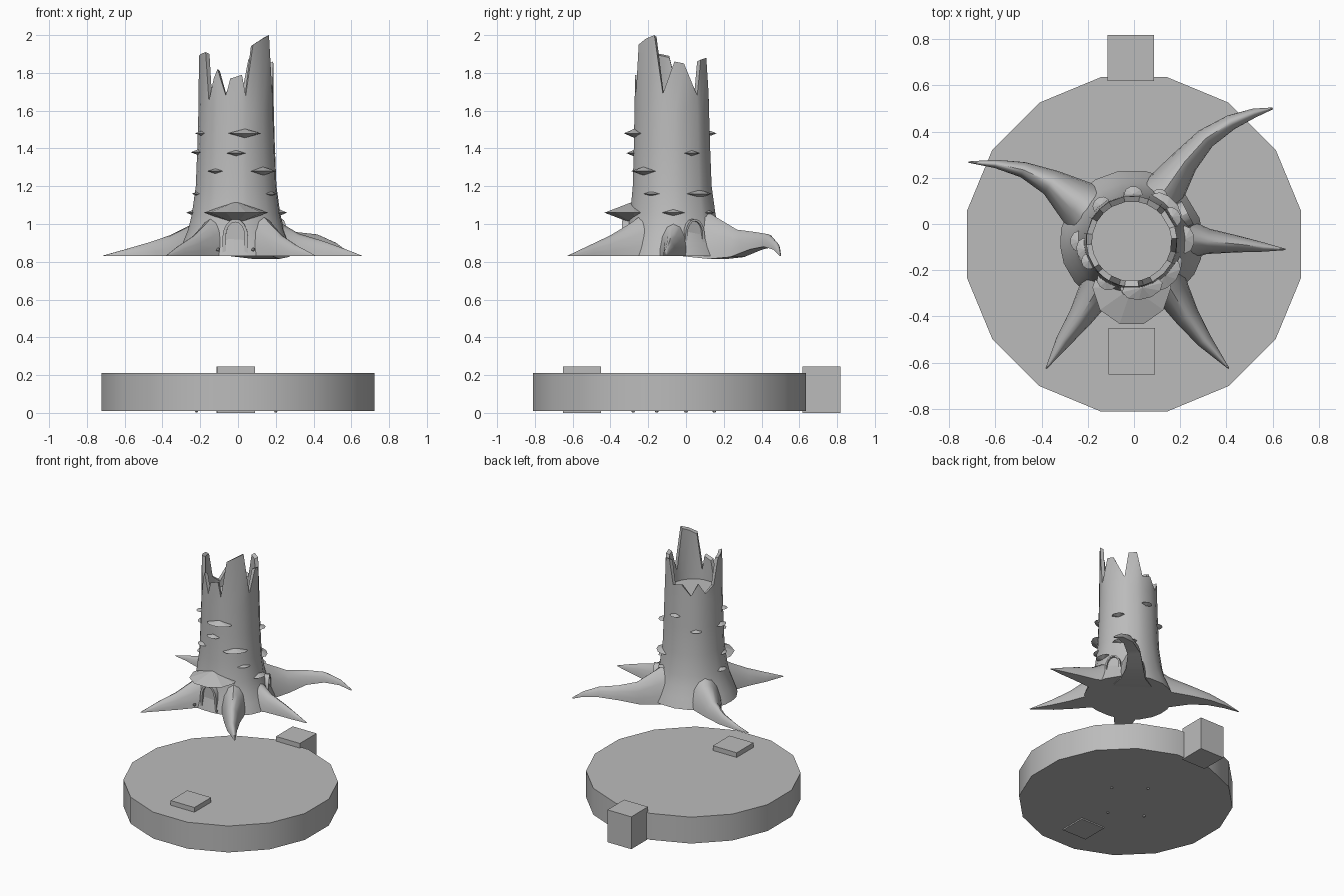
import bpy, bmesh
from math import sin, cos, pi, radians, atan2, degrees
from mathutils import Matrix, Vector

if "Cube" in bpy.data.objects:
    bpy.data.objects.remove(bpy.data.objects["Cube"], do_unlink=True)

grey = bpy.data.materials.new("plain_grey")
grey.use_nodes = True
grey.diffuse_color = (0.5, 0.5, 0.5, 1)
grey.node_tree.nodes["Principled BSDF"].inputs["Base Color"].default_value = grey.diffuse_color

CX, CY = -0.01, -0.075   # trunk axis
GROUND = 0.83            # underside of the stump


def finish(name, bm, smooth=0):
    bmesh.ops.recalc_face_normals(bm, faces=bm.faces)
    mesh = bpy.data.meshes.new(name)
    bm.to_mesh(mesh)
    bm.free()
    obj = bpy.data.objects.new(name, mesh)
    bpy.context.collection.objects.link(obj)
    mesh.materials.append(grey)
    if smooth:
        bpy.ops.object.select_all(action='DESELECT')
        obj.select_set(True)
        bpy.context.view_layer.objects.active = obj
        bpy.ops.object.shade_smooth_by_angle(angle=radians(smooth))
    return obj


def skin(bm, rings, cap_start=True, cap_end=True):
    """Join closed rings of points into a tube."""
    rows = [[bm.verts.new(p) for p in ring] for ring in rings]
    n = len(rows[0])
    for a, b in zip(rows, rows[1:]):
        for i in range(n):
            j = (i + 1) % n
            bm.faces.new((a[i], a[j], b[j], b[i]))
    if cap_start:
        bm.faces.new(rows[0])
    if cap_end:
        bm.faces.new(rows[-1])


def box(name, x, y, z, size):
    bm = bmesh.new()
    bmesh.ops.create_cube(bm, size=1, matrix=Matrix.Translation((x, y, z)) @ Matrix.Diagonal((*size, 1)))
    finish(name, bm)


def cylinder(name, x, y, z, radius, height, sides, turn=0, tip=None):
    bm = bmesh.new()
    bmesh.ops.create_cone(bm, cap_ends=True, segments=sides, radius1=radius if tip is None else tip,
                          radius2=radius, depth=height,
                          matrix=Matrix.Translation((x, y, z)) @ Matrix.Rotation(turn, 4, 'Z'))
    finish(name, bm, 35)


# Base disc with its two blocks and small pegs
cylinder("base_disc", 0, -0.088, 0.11, 0.737, 0.2, 16, pi / 16)
box("back_block", -0.014, 0.718, 0.123, (0.2, 0.2, 0.245))
box("front_block", -0.01, -0.55, 0.123, (0.2, 0.2, 0.245))
for x, y in ((-0.22, -0.155), (0.2, 0), (0, -0.28), (0, 0.15)):
    cylinder("base_peg", x, y, 0.007, 0.012, 0.012, 6, tip=0.006)

# Hollow trunk with a splintered rim: (angle, height)
rim = [(-162, 1.9), (-145, 1.91), (-137, 1.65), (-127, 1.77), (-120, 1.82), (-106, 1.68),
       (-99, 1.77), (-81, 1.79), (-75, 1.68), (-63, 1.95), (-45, 1.98), (-28, 2.0),
       (-14, 1.69), (4, 1.86), (19, 1.85), (43, 1.68), (51, 1.87), (68, 1.88),
       (80, 1.7), (100, 1.72), (120, 1.64), (135, 1.73), (150, 1.65), (170, 1.7), (184, 1.89)]
profile = [(0.83, 0.31), (0.9, 0.283), (0.97, 0.255), (1.05, 0.235), (1.2, 0.214), (1.4, 0.206), (1.6, 0.2)]


def polar(a, r, z):
    return (CX + r * cos(a), CY + r * sin(a), z)


def flare(a, r):
    return r - max(0, -sin(a)) ** 3 * (r - 0.2) * 0.35


angles = [radians(a) for a, _ in rim]
rings = [[polar(a, flare(a, r), z) for a in angles] for z, r in profile]
rings.append([polar(radians(a), 0.197, h) for a, h in rim])
rings.append([polar(radians(a), 0.172, h - 0.01) for a, h in rim])
rings.append([polar(a, 0.172, 1.6) for a in angles])
bm = bmesh.new()
skin(bm, rings)
finish("trunk", bm, 40)


# Roots: (x, y, underside, crest, half width) along each path
def root(name, path):
    pts = [Vector(p[:2]) for p in path]
    rings = []
    for i, (x, y, low, top, w) in enumerate(path):
        d = (pts[min(i + 1, len(pts) - 1)] - pts[max(i - 1, 0)]).normalized()
        side = Vector((-d.y, d.x))
        ring = []
        for k in range(9):
            t = pi * k / 8
            q = pts[i] + side * w * cos(t)
            ring.append((q.x, q.y, low + (top - low) * sin(t) ** 1.3))
        rings.append(ring)
    bm = bmesh.new()
    skin(bm, rings)
    bmesh.ops.remove_doubles(bm, verts=bm.verts, dist=0.0005)
    finish(name, bm, 50)


def ground_root(name, path):
    root(name, [(x, y, GROUND, top, w) for x, y, top, w in path])


root("back_arched_root", [(0.07, 0.06, 0.83, 1.1, 0.14), (0.15, 0.17, 0.815, 1.03, 0.085),
                          (0.22, 0.27, 0.825, 0.97, 0.06), (0.31, 0.37, 0.865, 0.957, 0.045),
                          (0.42, 0.44, 0.88, 0.945, 0.033), (0.52, 0.48, 0.865, 0.9, 0.02),
                          (0.6, 0.5, 0.83, 0.84, 0.004)])
ground_root("back_right_root", [(-0.12, 0.0, 1.1, 0.16), (-0.24, 0.09, 1.0, 0.105), (-0.36, 0.18, 0.94, 0.058),
                                (-0.48, 0.235, 0.9, 0.034), (-0.6, 0.26, 0.865, 0.018), (-0.715, 0.268, 0.833, 0.003)])
ground_root("left_root", [(0.1, -0.07, 1.12, 0.15), (0.22, -0.065, 1.01, 0.095), (0.32, -0.075, 0.95, 0.055),
                          (0.45, -0.087, 0.91, 0.036), (0.56, -0.1, 0.87, 0.02), (0.655, -0.11, 0.833, 0.003)])
for name, s, tip in (("front_left_root", 1, 0.41), ("front_right_root", -1, 0.38)):
    ground_root(name, [(s * 0.1, -0.19, 1.08, 0.12), (s * 0.17, -0.3, 1.0, 0.075), (s * 0.23, -0.4, 0.94, 0.054),
                       (s * 0.305, -0.505, 0.89, 0.034), (s * tip, -0.625, 0.833, 0.003)])


# Bracket fungi: flat double cones stuck in the bark
def bracket(name, x, y, z, rx, ry, h, turn=0):
    bm = bmesh.new()
    m = Matrix.Translation((x, y, z)) @ Matrix.Rotation(turn, 4, 'Z')
    ring = [bm.verts.new(m @ Vector((rx * cos(k * pi / 5), ry * sin(k * pi / 5), 0))) for k in range(10)]
    for tip in (h, -h):
        apex = bm.verts.new(m @ Vector((0, 0, tip)))
        for k in range(10):
            bm.faces.new((ring[k], ring[(k + 1) % 10], apex))
    finish(name, bm)


# (angle, height, half width)
for a, z, w in [(-77, 1.48, 0.09), (-155, 1.48, 0.035), (88, 1.48, 0.04), (-90, 1.375, 0.05), (-170, 1.38, 0.05),
                (31, 1.375, 0.045), (130, 1.375, 0.04), (-122, 1.28, 0.045), (-46, 1.28, 0.085),
                (-30, 1.16, 0.05), (44, 1.16, 0.085), (-165, 1.16, 0.045), (2, 1.06, 0.06), (58, 1.06, 0.035),
                (180, 1.06, 0.045)]:
    t = radians(a)
    x, y, _ = polar(t, 0.205 if z > 1.1 else 0.23, z)
    bracket("bracket_fungus", x, y, z, w, w * 0.35 + 0.02, w * 0.22 + 0.004, t + pi / 2)
bracket("door_awning", -0.01, -0.275, 1.06, 0.17, 0.165, 0.06)


# Arched doors: a panel in a raised frame
def arch(hw, height):
    top = [(hw * cos(pi * k / 8), height - hw * 1.5 + hw * 1.5 * sin(pi * k / 8)) for k in range(9)]
    return [(hw, 0)] + top + [(-hw, 0)]


def door(name, angle, r, hw, height, frame):
    t = radians(angle)
    m = Matrix.Translation(polar(t, r, GROUND + 0.005)) @ Matrix.Rotation(t + pi / 2, 4, 'Z')

    def ring(points, depth):
        return [m @ Vector((x, depth, z)) for x, z in points]
    outer, inner = arch(hw + frame, height + frame), arch(hw, height)
    bm = bmesh.new()
    skin(bm, [ring(outer, 0.08), ring(outer, 0), ring(inner, 0), ring(inner, 0.015)])
    finish(name, bm, 30)


door("front_door", -91, 0.262, 0.05, 0.175, 0.018)
door("side_door", 27, 0.272, 0.045, 0.18, 0.012)

# Door-side studs
for x in (-0.105, 0.08):
    bm = bmesh.new()
    bmesh.ops.create_icosphere(bm, subdivisions=1, radius=0.012, matrix=Matrix.Translation((x, -0.37, 0.865)))
    finish("stud", bm)
